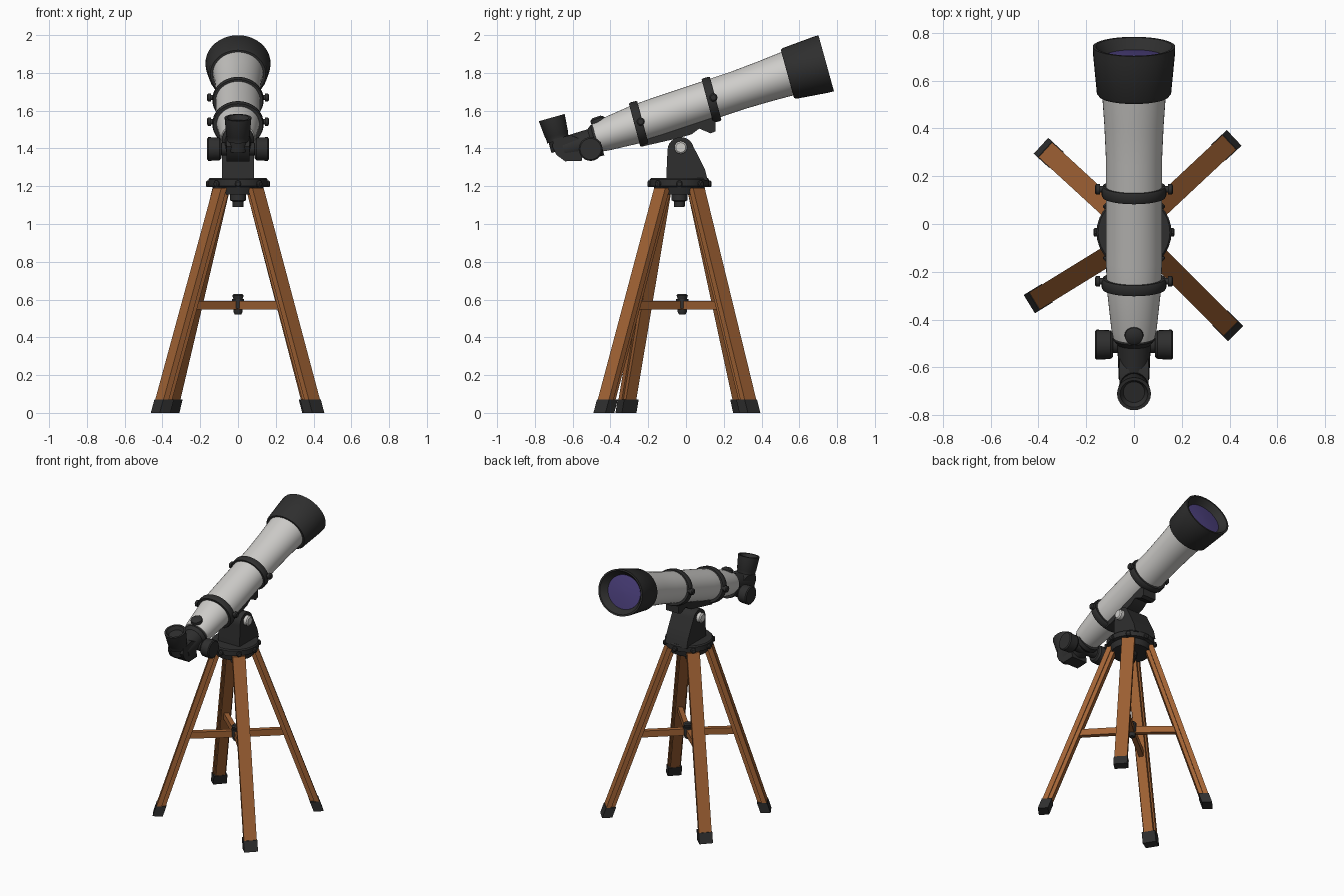
import bpy, bmesh, math
from mathutils import Vector

if "Cube" in bpy.data.objects:
    bpy.data.objects.remove(bpy.data.objects["Cube"])

def material(name, rgb):
    m = bpy.data.materials.new(name)
    m.diffuse_color = (*rgb, 1)
    m.use_nodes = True
    m.node_tree.nodes["Principled BSDF"].inputs["Base Color"].default_value = m.diffuse_color
    return m

BLACK = material("black", (0.028, 0.028, 0.028))
WHITE = material("off_white", (0.62, 0.61, 0.59))
WOOD = material("wood", (0.36, 0.125, 0.035))
LENS = material("purple_glass", (0.07, 0.05, 0.2))

def finish(name, bm, mat, angle=35):
    bmesh.ops.remove_doubles(bm, verts=bm.verts, dist=1e-5)
    bmesh.ops.recalc_face_normals(bm, faces=bm.faces)
    me = bpy.data.meshes.new(name)
    bm.to_mesh(me)
    bm.free()
    me.materials.append(mat)
    ob = bpy.data.objects.new(name, me)
    bpy.context.collection.objects.link(ob)
    bpy.ops.object.select_all(action='DESELECT')
    ob.select_set(True)
    bpy.context.view_layer.objects.active = ob
    bpy.ops.object.shade_smooth_by_angle(angle=math.radians(angle))
    return ob

def skin(bm, rings, closed=False):
    """Join equal rings of points into a surface."""
    vs = [[bm.verts.new(p) for p in r] for r in rings]
    n = len(vs[0])
    pairs = list(zip(vs, vs[1:])) + ([(vs[-1], vs[0])] if closed else [])
    for a, b in pairs:
        for i in range(n):
            j = (i + 1) % n
            bm.faces.new((a[i], a[j], b[j], b[i]))
    if not closed:
        bm.faces.new(vs[0])
        bm.faces.new(vs[-1])

def lathe(name, profile, origin, axis, mat, wide=1.0, n=32, closed=False):
    """Revolve (distance, radius) points about an axis; wide stretches it in x."""
    o, a = Vector(origin), Vector(axis).normalized()
    u = Vector((0, 1, 0)) if abs(a.x) > 0.9 else Vector((1, 0, 0))
    v = a.cross(u).normalized()
    u = v.cross(a).normalized()
    bm = bmesh.new()
    turns = [2 * math.pi * i / n for i in range(n)]
    skin(bm, [[o + a * s + u * (r * wide * math.cos(t)) + v * (r * math.sin(t))
               for t in turns] for s, r in profile], closed)
    return finish(name, bm, mat)

def side_prism(name, pts, half, mat):
    """Extrude a (y, z) outline across x."""
    bm = bmesh.new()
    skin(bm, [[(x, y, z) for y, z in pts] for x in (-half, half)])
    return finish(name, bm, mat)

def tilt(deg):
    return Vector((0, math.cos(math.radians(deg)), math.sin(math.radians(deg))))

UP = (0, 0, 1)
CY = -0.035      # mount centre
WIDE = 1.12      # optical tube is slightly wider than tall
TUBE = tilt(18.5)
MID = Vector((0, 0.132, 1.66))

# Optical tube, flared at the front and tapered at the back
lathe("main_tube", [(-0.64, 0.078), (-0.60, 0.085), (-0.42, 0.102), (-0.30, 0.105),
                    (0.15, 0.105), (0.30, 0.111), (0.43, 0.119), (0.47, 0.12)],
      MID, TUBE, WHITE, WIDE, 40)

# Dew shield with recessed lens
shield_o, shield_a = (0, 0.537, 1.794), tilt(15.5)
lathe("dew_shield", [(0, 0.10), (0, 0.131), (0.012, 0.139), (0.18, 0.153), (0.213, 0.154),
                     (0.213, 0.143), (0.165, 0.112), (0.15, 0.10)],
      shield_o, shield_a, BLACK, WIDE, 40, True)
lathe("lens", [(0.155, 0.118), (0.168, 0.113), (0.174, 0.06), (0.176, 0.001)],
      shield_o, shield_a, LENS, WIDE, 40)

# Clamp rings with side screws
for label, c in (("front", (0, 0.135, 1.658)), ("rear", (0, -0.25, 1.53))):
    lathe(label + "_ring", [(-0.023, 0.095), (-0.023, 0.117), (-0.015, 0.121), (0.015, 0.121),
                            (0.023, 0.117), (0.023, 0.095)], c, tilt(15), BLACK, WIDE, 40, True)
    for sx in (-1, 1):
        lathe(label + "_ring_screw", [(0, 0.014), (0.02, 0.014), (0.02, 0.022), (0.036, 0.022),
                                      (0.042, 0.015)],
              (sx * 0.122, c[1] + 0.01, c[2] + 0.012), (sx, 0, 0), BLACK, n=12)

# Knob on top of the tube
lathe("top_knob", [(0, 0.03), (0.03, 0.03), (0.03, 0.04), (0.05, 0.038), (0.06, 0.022)],
      (0, -0.455, 1.51), (0, -0.3, 0.95), BLACK, n=20)

# Focuser: collar, cross shaft and two wheels
lathe("focuser_collar", [(0, 0.086), (0.03, 0.086), (0.05, 0.07), (0.20, 0.064)],
      (0, -0.455, 1.447), -tilt(15), BLACK, n=28)
lathe("focus_shaft", [(-0.1, 0.035), (0.1, 0.035)], (0, -0.505, 1.397), (1, 0, 0), BLACK, n=20)
for sx in (-1, 1):
    lathe("focus_wheel", [(0, 0.05), (0.012, 0.06), (0.07, 0.063), (0.076, 0.056)],
          (sx * 0.087, -0.505, 1.397), (sx, 0, 0), BLACK, n=24)

# Diagonal and eyepiece
side_prism("diagonal", [(-0.708, 1.41), (-0.685, 1.365), (-0.64, 1.332), (-0.55, 1.335),
                        (-0.56, 1.45), (-0.61, 1.47), (-0.70, 1.45)], 0.06, BLACK)
lathe("eyepiece", [(0, 0.052), (0.055, 0.052), (0.055, 0.06), (0.08, 0.06), (0.085, 0.063),
                   (0.18, 0.071), (0.18, 0.058), (0.155, 0.045)],
      (0, -0.662, 1.39), (0, -0.27, 0.96), BLACK, n=28)

# Saddle under the tube
side_prism("saddle", [(-0.28, 1.51), (-0.225, 1.412), (-0.05, 1.452), (0.03, 1.475),
                      (0.07, 1.505), (0.13, 1.48), (0.155, 1.49), (0.155, 1.54), (0.1, 1.60)],
           0.05, BLACK)

# Mount head with rounded top, and pivot bolts
arc = [(-0.028 + 0.07 * math.cos(math.radians(t)), 1.39 + 0.07 * math.sin(math.radians(t)))
       for t in range(15, 181, 15)]
side_prism("mount_head", [(-0.105, 1.23), (0.115, 1.23), (0.1, 1.29), (0.065, 1.36)] + arc,
           0.085, BLACK)
for sx in (-1, 1):
    lathe("pivot_bolt", [(0, 0.034), (0.025, 0.034), (0.032, 0.026)],
          (sx * 0.083, -0.028, 1.405), (sx, 0, 0), WHITE, n=16)

# Collar, its screws and the stub below
lathe("mount_collar", [(-0.01, 0.125), (0.03, 0.135), (0.035, 0.157), (0.07, 0.157),
                       (0.078, 0.15)], (0, CY, 1.165), UP, BLACK)
for i in range(8):
    t = math.pi * i / 4
    d = Vector((math.cos(t), math.sin(t), 0))
    lathe("collar_screw", [(0, 0.018), (0.022, 0.018), (0.027, 0.012)],
          Vector((0, CY, 1.212)) + d * 0.143, d, BLACK, n=10)
lathe("lower_stub", [(0, 0.028), (0.03, 0.03), (0.035, 0.042), (0.08, 0.042)],
      (0, CY, 1.09), UP, BLACK, n=16)

# Legs, feet and spreader bars
def section(center, radial, pts):
    side = Vector((-radial.y, radial.x, 0))
    return [center + radial * r + side * w for r, w in pts]

PLANK = [(0.03, -0.042), (0.03, 0.042), (-0.004, 0.042), (-0.004, 0.032),
         (-0.03, 0.032), (-0.03, -0.032), (-0.004, -0.032), (-0.004, -0.042)]
FOOT = [(0.033, -0.045), (0.033, 0.045), (-0.033, 0.045), (-0.033, -0.045)]
for label, fx, fy in (("front_right", 0.402, -0.435), ("front_left", -0.41, -0.318),
                      ("back_right", 0.395, 0.338), ("back_left", -0.365, 0.305)):
    sx, sy = math.copysign(1, fx), math.copysign(1, fy)
    foot = Vector((fx, fy, 0))
    top = Vector((sx * 0.085, CY + sy * 0.083, 1.19))
    radial = Vector((fx - top.x, fy - top.y, 0)).normalized()
    at = lambda z: foot.lerp(top, z / 1.19)
    bm = bmesh.new()
    skin(bm, [section(at(z), radial, PLANK) for z in (0.05, 1.19)])
    finish(label + "_leg", bm, WOOD)
    bm = bmesh.new()
    skin(bm, [section(at(z), radial, FOOT) for z in (0, 0.07)])
    finish(label + "_foot", bm, BLACK)
    # spreader bar from the hub to this leg
    hub, end = Vector((0, -0.02, 0.57)), at(0.57)
    d = (end - hub).normalized()
    side = Vector((-d.y, d.x, 0)) * 0.016
    rise = Vector((0, 0, 0.023))
    bm = bmesh.new()
    skin(bm, [[p + side + rise, p - side + rise, p - side - rise, p + side - rise]
              for p in (hub, end)])
    finish(label + "_spreader", bm, WOOD)

lathe("spreader_hub", [(0, 0.018), (0.012, 0.024), (0.03, 0.024), (0.03, 0.032), (0.08, 0.032),
                       (0.08, 0.024), (0.1, 0.03), (0.108, 0.022)],
      (0, -0.02, 0.522), UP, BLACK, n=16)
